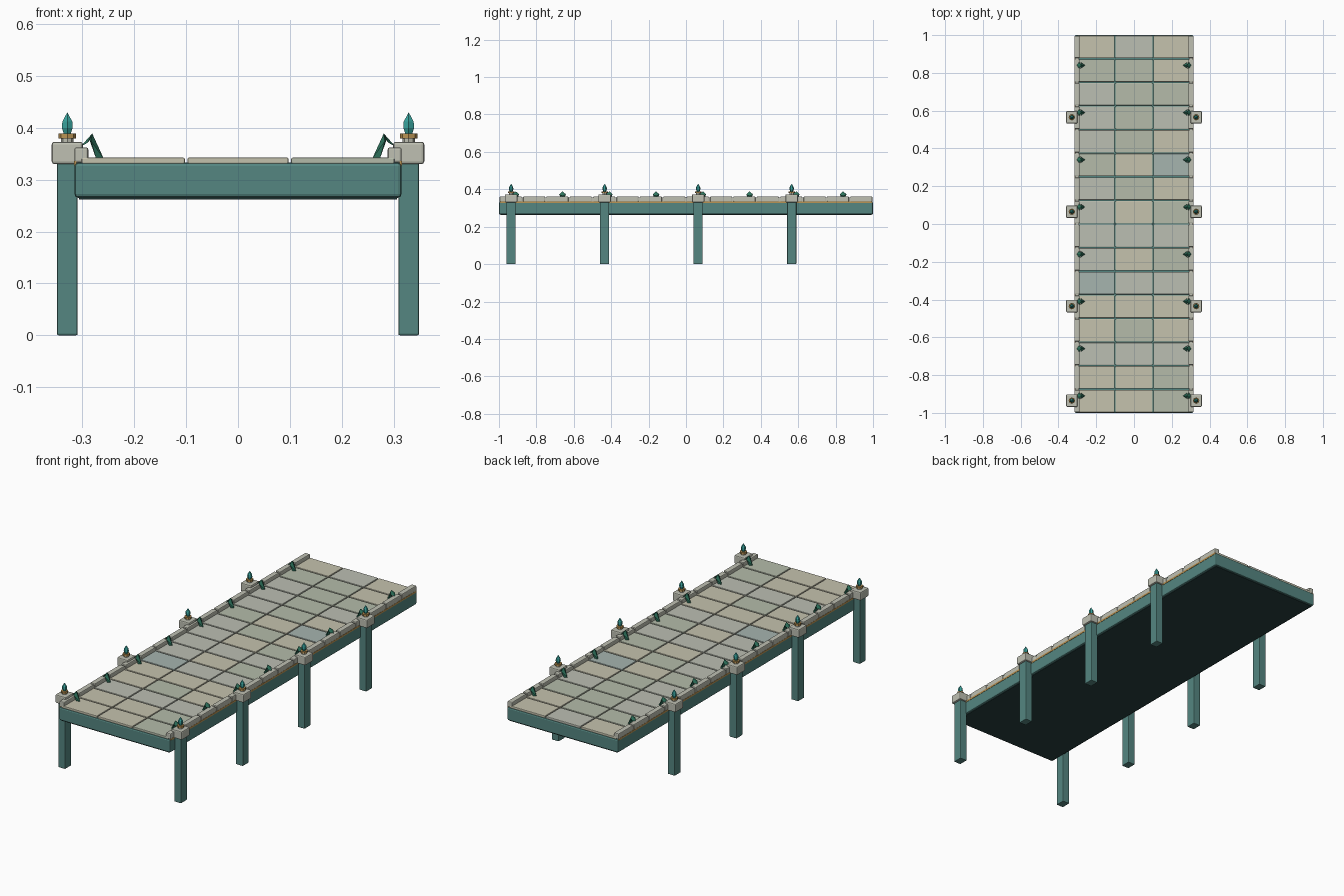
import bpy, bmesh, random
from mathutils import Vector

if "Cube" in bpy.data.objects:
    bpy.data.objects.remove(bpy.data.objects["Cube"])

random.seed(4)


def material(name, r, g, b):
    m = bpy.data.materials.new(name)
    m.diffuse_color = (r, g, b, 1)
    m.use_nodes = True
    m.node_tree.nodes["Principled BSDF"].inputs["Base Color"].default_value = m.diffuse_color
    return m


TEAL = material("teal_stone", 0.09, 0.24, 0.22)
DARK = material("dark_underside", 0.02, 0.05, 0.05)
GOLD = material("gold", 0.50, 0.30, 0.09)
PALE = material("pale_stone", 0.52, 0.53, 0.45)
CRYSTAL = material("crystal", 0.04, 0.36, 0.33)
LEAF = material("leaf", 0.03, 0.19, 0.12)
TILES = [material("tile_sand", 0.56, 0.54, 0.42),
         material("tile_moss", 0.46, 0.50, 0.40),
         material("tile_grey", 0.50, 0.52, 0.45),
         material("tile_blue", 0.38, 0.46, 0.43)]


def finish(name, bm, mat):
    bmesh.ops.recalc_face_normals(bm, faces=bm.faces[:])
    me = bpy.data.meshes.new(name)
    bm.to_mesh(me)
    bm.free()
    ob = bpy.data.objects.new(name, me)
    bpy.context.collection.objects.link(ob)
    me.materials.append(mat)
    return ob


def box(name, lo, hi, mat, bevel=0.0):
    lo, hi = Vector(lo), Vector(hi)
    bm = bmesh.new()
    bmesh.ops.create_cube(bm, size=1)
    for v in bm.verts:
        v.co = Vector([(a + b) / 2 + c * (b - a) for a, b, c in zip(lo, hi, v.co)])
    if bevel:
        bmesh.ops.bevel(bm, geom=bm.edges[:], offset=bevel, segments=2,
                        profile=0.5, affect='EDGES')
    return finish(name, bm, mat)


def centred(name, x, y, z0, z1, wx, wy, mat, bevel=0.0):
    return box(name, (x - wx / 2, y - wy / 2, z0), (x + wx / 2, y + wy / 2, z1), mat, bevel)


def hull(name, points, mat):
    bm = bmesh.new()
    for p in points:
        bm.verts.new(p)
    bmesh.ops.convex_hull(bm, input=bm.verts[:])
    return finish(name, bm, mat)


def lathe(name, x, y, profile, sides, mat):
    bm = bmesh.new()
    for (r0, z0), (r1, z1) in zip(profile, profile[1:]):
        bmesh.ops.create_cone(bm, segments=sides, radius1=r0, radius2=r1, depth=z1 - z0,
                              cap_ends=False)
        for v in bm.verts[:]:
            if not v.tag:
                v.co += Vector((x, y, (z0 + z1) / 2))
                v.tag = True
    bmesh.ops.remove_doubles(bm, verts=bm.verts[:], dist=1e-5)
    edges = [e for e in bm.edges if e.is_boundary]
    bmesh.ops.holes_fill(bm, edges=edges, sides=0)
    return finish(name, bm, mat)


# deck slab with dark underside
box("deck_slab", (-0.315, -1, 0.265), (0.315, 1, 0.333), TEAL, 0.007)
box("deck_underside", (-0.306, -0.992, 0.262), (0.306, 0.992, 0.268), DARK)

# paving tiles, 3 columns by 16 rows
for row in range(16):
    for col in (-1, 0, 1):
        y0 = -1 + row * 0.125
        w0 = -0.302 if col == -1 else col * 0.2 - 0.0975
        w1 = 0.302 if col == 1 else col * 0.2 + 0.0975
        mat = random.choices(TILES, (4, 4, 4, 1))[0]
        box("paving_tile", (w0, y0 + 0.003, 0.33), (w1, y0 + 0.122, 0.3425), mat, 0.003)

for s in (-1, 1):
    # gold trim along the deck side
    centred("gold_trim", s * 0.3135, 0, 0.327, 0.336, 0.005, 1.99, GOLD)
    # curb stones
    for i in range(16):
        yc = -1 + (i + 0.5) * 0.125
        centred("curb_stone", s * 0.302, yc, 0.333, 0.362, 0.027, 0.117, PALE, 0.004)
    centred("curb_core", s * 0.302, 0, 0.333, 0.355, 0.020, 1.98, PALE)

    # posts with cap, gold collar and crystal finial
    for y in (-0.935, -0.435, 0.065, 0.565):
        x = s * 0.329
        centred("post", x, y, 0, 0.335, 0.040, 0.049, TEAL, 0.003)
        centred("post_cap", x, y, 0.33, 0.373, 0.060, 0.066, PALE, 0.005)
        lathe("finial_neck", x, y, [(0.012, 0.371), (0.012, 0.380)], 8, PALE)
        lathe("finial_collar", x, y, [(0.017, 0.379), (0.017, 0.389)], 8, GOLD)
        lathe("crystal", x, y, [(0.007, 0.387), (0.012, 0.400), (0.011, 0.412),
                                (0.0005, 0.429)], 6, CRYSTAL)

    # leaves folded over the curb
    for i in range(8):
        y = -0.91 + i * 0.25
        ridge = [(s * 0.281, y, 0.389), (s * 0.286, y, 0.376)]
        sides = [(s * 0.283, y + d, 0.374) for d in (-0.017, 0.017)]
        hull("leaf_outer", ridge + [(s * 0.290, y + d, 0.371) for d in (-0.018, 0.018)]
             + [(s * 0.303, y, 0.364)], LEAF)
        hull("leaf_inner", ridge + sides + [(s * 0.274, y - 0.008, 0.342),
             (s * 0.274, y + 0.008, 0.342), (s * 0.259, y, 0.341)], LEAF)
